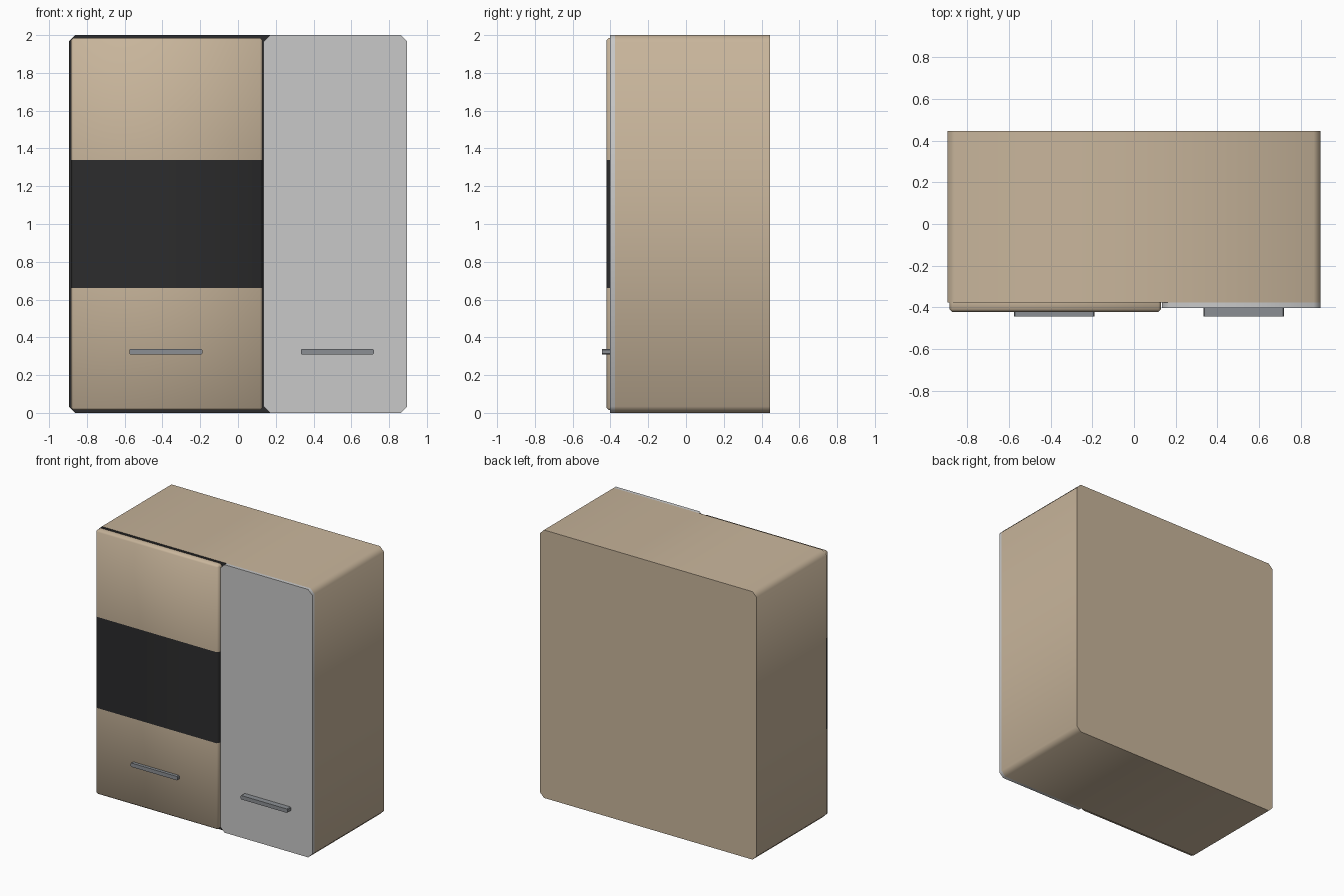
import bpy, bmesh
from mathutils import Vector

if "Cube" in bpy.data.objects:
    bpy.data.objects.remove(bpy.data.objects["Cube"])


def material(name, rgb):
    m = bpy.data.materials.new(name)
    m.diffuse_color = (*rgb, 1)
    m.use_nodes = True
    m.node_tree.nodes["Principled BSDF"].inputs["Base Color"].default_value = m.diffuse_color
    return m


WOOD = material("light wood", (0.578, 0.462, 0.328))
GREY = material("pale grey", (0.58, 0.58, 0.58))
BLACK = material("near black", (0.025, 0.025, 0.026))
STEEL = material("handle steel", (0.26, 0.275, 0.295))


def finish(name, bm, mats):
    bmesh.ops.recalc_face_normals(bm, faces=bm.faces)
    mesh = bpy.data.meshes.new(name)
    bm.to_mesh(mesh)
    bm.free()
    for m in mats:
        mesh.materials.append(m)
    ob = bpy.data.objects.new(name, mesh)
    bpy.context.collection.objects.link(ob)
    return ob


def smooth(ob):
    bpy.ops.object.select_all(action='DESELECT')
    ob.select_set(True)
    bpy.context.view_layer.objects.active = ob
    bpy.ops.object.shade_smooth_by_angle(angle=0.9)


def box(lo, hi, bevel, pick):
    """Box between two corners, bevelling the edges that pick() accepts."""
    lo, hi = Vector(lo), Vector(hi)
    bm = bmesh.new()
    bmesh.ops.create_cube(bm, size=1)
    for v in bm.verts:
        v.co = (lo + hi) / 2 + v.co * (hi - lo)
    bmesh.ops.bevel(bm, geom=[e for e in bm.edges if pick(e)], offset=bevel,
                    segments=1, affect='EDGES')
    return bm


def along_y(e):
    return abs(e.verts[0].co.y - e.verts[1].co.y) > 1e-4


def not_back(e):
    return along_y(e) or e.verts[0].co.y < -0.39


FRONT = -0.377

# Cabinet body with a black front face behind the doors
bm = box((-0.895, FRONT, 0), (0.895, 0.445, 2), 0.034, along_y)
bm.normal_update()
for f in bm.faces:
    f.material_index = 1 if f.normal.y < -0.9 else 0
smooth(finish("cabinet_body", bm, [WOOD, BLACK]))

# Narrow grey door on the right
bm = box((0.135, -0.402, 0), (0.895, FRONT, 2), 0.034, along_y)
smooth(finish("grey_door", bm, [GREY]))

# Wide wooden door with a black middle band
bm = box((-0.884, -0.421, 0.014), (0.13, FRONT, 1.986), 0.013, not_back)
for z in (0.66, 1.34):
    bmesh.ops.bisect_plane(bm, geom=bm.verts[:] + bm.edges[:] + bm.faces[:],
                           plane_co=(0, 0, z), plane_no=(0, 0, 1))
# The back face keeps the same rule; it is hidden against the body
for f in bm.faces:
    f.material_index = 1 if 0.66 < f.calc_center_median().z < 1.34 else 0
smooth(finish("wooden_door", bm, [WOOD, BLACK]))

# Bar handles
for name, x, back in (("wooden_door_handle", -0.382, -0.419),
                      ("grey_door_handle", 0.526, -0.400)):
    bm = box((x - 0.193, -0.444, 0.309), (x + 0.193, back, 0.338), 0.005, along_y)
    finish(name, bm, [STEEL])
